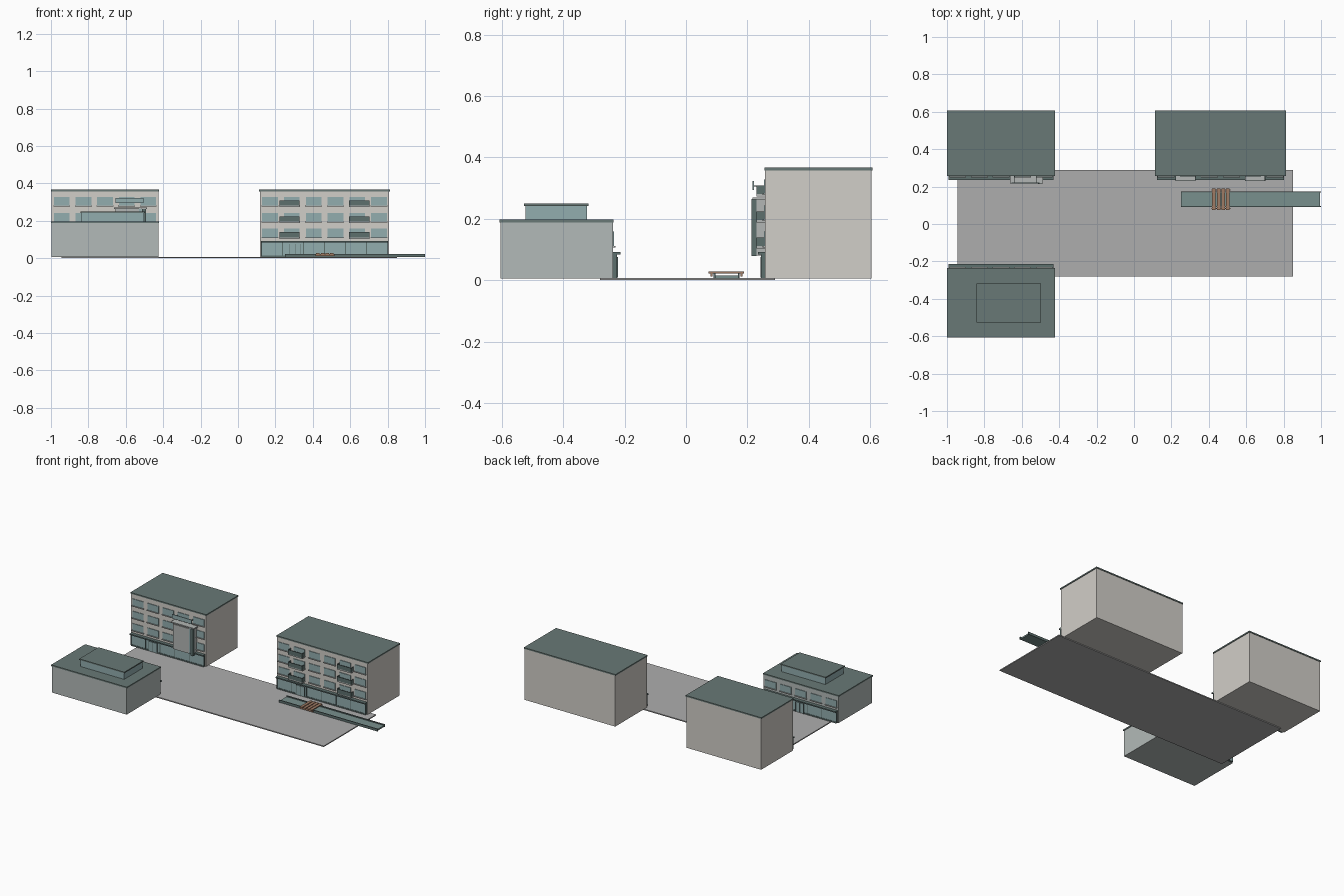
import bpy

if "Cube" in bpy.data.objects:
    bpy.data.objects.remove(bpy.data.objects["Cube"])


def material(name, r, g, b):
    m = bpy.data.materials.new(name)
    m.diffuse_color = (r, g, b, 1)
    m.use_nodes = True
    m.node_tree.nodes["Principled BSDF"].inputs["Base Color"].default_value = m.diffuse_color
    return m


WALL = material("warm_plaster", 0.64, 0.62, 0.58)
WALL2 = material("cool_plaster", 0.45, 0.49, 0.48)
DARK = material("dark_trim", 0.11, 0.16, 0.155)
ROOF = material("roof_green", 0.14, 0.19, 0.18)
GLASS = material("glass", 0.29, 0.42, 0.43)
PAVE = material("paving", 0.42, 0.42, 0.42)
STONE = material("light_stone", 0.45, 0.47, 0.46)
WATER = material("water", 0.19, 0.28, 0.27)
WOOD = material("wood", 0.35, 0.2, 0.13)


def box(name, x, y, z, mat):
    """Box from (min, max) ranges on each axis."""
    (x0, x1), (y0, y1), (z0, z1) = x, sorted(y), z
    vs = [(a, b, c) for a in (x0, x1) for b in (y0, y1) for c in (z0, z1)]
    fs = [(0, 1, 3, 2), (4, 6, 7, 5), (0, 4, 5, 1), (2, 3, 7, 6), (0, 2, 6, 4), (1, 5, 7, 3)]
    me = bpy.data.meshes.new(name)
    me.from_pydata(vs, [], fs)
    me.materials.append(mat)
    ob = bpy.data.objects.new(name, me)
    bpy.context.collection.objects.link(ob)
    return ob


def building(name, x0, x1, yf, yb, top, wall, cols, rows, door):
    """Block with roof slab, shop front and window grid on the face at yf."""
    out = -1 if yf < yb else 1          # direction the facade looks

    def f(d):
        return yf + out * d

    box(name + "_body", (x0 + 0.004, x1 - 0.004), (yf, yb - out * -0.003), (0.006, top - 0.009), wall)
    box(name + "_roof", (x0, x1), (f(0.002), yb), (top - 0.009, top), ROOF)
    # shop front
    a, b = x0 + 0.012, x1 - 0.012
    box(name + "_shop_glass", (a, b), (yf, f(0.010)), (0.014, 0.084), GLASS)
    box(name + "_shop_plinth", (a, b), (yf, f(0.013)), (0.006, 0.015), DARK)
    box(name + "_shop_canopy", (a - 0.003, b + 0.003), (yf, f(0.024)), (0.084, 0.092), DARK)
    for i in range(cols + 1):
        x = a + (b - a) * i / cols
        box(name + "_shop_mullion", (x - 0.002, x + 0.002), (yf, f(0.013)), (0.010, 0.085), DARK)
    box(name + "_door", (door - 0.03, door + 0.03), (yf, f(0.014)), (0.008, 0.074), GLASS)
    for x in (door - 0.03, door, door + 0.03):
        box(name + "_door_frame", (x - 0.0015, x + 0.0015), (yf, f(0.016)), (0.008, 0.076), DARK)
    # windows with sills
    step = (x1 - x0) / cols
    for z in rows:
        for i in range(cols):
            c = x0 + step * (i + 0.5)
            box(name + "_window", (c - 0.042, c + 0.042), (yf, f(0.004)), (z, z + 0.046), GLASS)
            box(name + "_sill", (c - 0.045, c + 0.045), (yf, f(0.009)), (z - 0.005, z), STONE)


# street slab
box("street", (-0.945, 0.85), (-0.28, 0.29), (0, 0.007), PAVE)

# three buildings around the street
floors = (0.112, 0.197, 0.282)
building("left_block", -1, -0.422, 0.258, 0.607, 0.367, WALL, 5, floors, -0.82)
building("right_block", 0.113, 0.812, 0.258, 0.607, 0.367, WALL, 6, floors, 0.305)
building("low_block", -1, -0.422, -0.238, -0.607, 0.197, WALL2, 5, floors[:1], -0.71)

# rooftop lantern on the low block
box("lantern_glass", (-0.837, -0.503), (-0.522, -0.323), (0.197, 0.242), GLASS)
box("lantern_roof", (-0.842, -0.498), (-0.527, -0.318), (0.242, 0.25), ROOF)

# balconies on the right block
for cx in (0.275, 0.648):
    for z in floors:
        x0, x1, zb = cx - 0.054, cx + 0.054, z - 0.009
        box("balcony_floor", (x0, x1), (0.229, 0.258), (zb, zb + 0.008), STONE)
        box("balcony_rail_front", (x0, x1), (0.229, 0.232), (zb + 0.006, zb + 0.036), DARK)
        for x in (x0, x1 - 0.003):
            box("balcony_rail_side", (x, x + 0.003), (0.229, 0.258), (zb + 0.006, zb + 0.036), DARK)

# projecting bay on the left block
box("bay_body", (-0.655, -0.495), (0.228, 0.258), (0.08, 0.262), STONE)
box("bay_cap", (-0.664, -0.487), (0.216, 0.258), (0.262, 0.27), STONE)
box("bay_panel", (-0.652, -0.53), (0.222, 0.229), (0.09, 0.255), STONE)
box("bay_fin", (-0.513, -0.492), (0.213, 0.229), (0.078, 0.264), DARK)
box("bay_glass", (-0.528, -0.515), (0.220, 0.229), (0.085, 0.262), GLASS)
box("upper_panel", (-0.656, -0.505), (0.217, 0.222), (0.294, 0.323), GLASS)
for x in (-0.64, -0.524):
    box("upper_panel_bracket", (x, x + 0.004), (0.22, 0.258), (0.305, 0.309), DARK)

# water channel with kerbs
box("channel_water", (0.252, 0.995), (0.093, 0.172), (0.006, 0.016), WATER)
for y in (0.09, 0.169):
    box("channel_kerb", (0.25, 1.0), (y, y + 0.006), (0.006, 0.023), DARK)

# plank bridge over the channel
for y in (0.08, 0.178):
    box("bridge_beam", (0.415, 0.515), (y, y + 0.006), (0.012, 0.023), WOOD)
for i in range(4):
    x = 0.418 + 0.0245 * i
    box("bridge_plank", (x, x + 0.019), (0.074, 0.189), (0.022, 0.028), WOOD)
